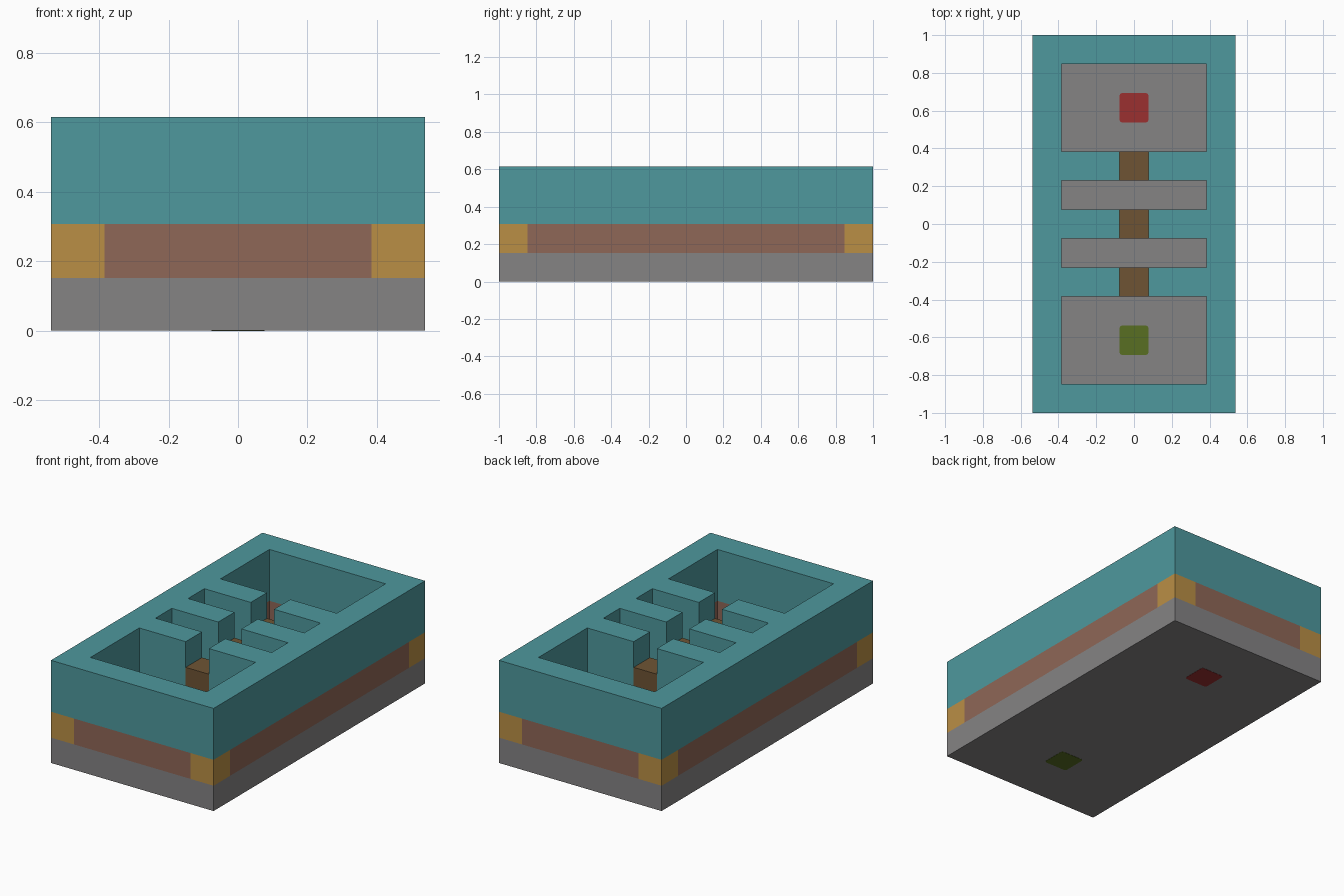
import bpy
import bmesh

U = 2 / 13  # one building block

if "Cube" in bpy.data.objects:
    bpy.data.objects.remove(bpy.data.objects["Cube"], do_unlink=True)


def material(name, red, green, blue):
    def linear(c):
        c /= 255
        return c / 12.92 if c <= 0.04045 else ((c + 0.055) / 1.055) ** 2.4
    mat = bpy.data.materials.new(name)
    mat.use_nodes = True
    colour = (linear(red), linear(green), linear(blue), 1)
    mat.diffuse_color = colour
    bsdf = next(n for n in mat.node_tree.nodes if n.type == "BSDF_PRINCIPLED")
    bsdf.inputs["Base Color"].default_value = colour
    return mat


teal = material("teal", 78, 152, 157)
grey = material("stone grey", 133, 131, 132)
ochre = material("ochre", 186, 143, 69)
clay = material("clay brown", 143, 103, 87)
wood = material("dark wood", 110, 84, 52)
red = material("red", 155, 48, 48)
green = material("moss green", 88, 110, 34)


def finish(bm, name, *mats):
    bmesh.ops.recalc_face_normals(bm, faces=bm.faces)
    mesh = bpy.data.meshes.new(name)
    bm.to_mesh(mesh)
    bm.free()
    for mat in mats:
        mesh.materials.append(mat)
    obj = bpy.data.objects.new(name, mesh)
    bpy.context.collection.objects.link(obj)
    return obj


def box(name, x, y, z, sx, sy, sz, mat):
    bm = bmesh.new()
    bmesh.ops.create_cube(bm, size=1)
    bmesh.ops.scale(bm, vec=(sx * U, sy * U, sz * U), verts=bm.verts)
    bmesh.ops.translate(bm, vec=(x * U, y * U, z * U), verts=bm.verts)
    return finish(bm, name, mat)


# Floor plan lines, in blocks
XS = [-3.5, -2.5, -0.5, 0.5, 2.5, 3.5]
YS = [-6.5, -5.5, -2.5, -1.5, -0.5, 0.5, 1.5, 2.5, 5.5, 6.5]


def is_wall(x, y):
    outer = abs(x) > 2.5 or abs(y) > 5.5
    partition = abs(x) > 0.5 and min(abs(y), abs(abs(y) - 2)) < 0.5
    return outer or partition


def wall_layer(name, bottom, top, mats):
    """Raise the floor plan's wall cells; the second material marks corners."""
    bm = bmesh.new()
    grid = [[bm.verts.new((x * U, y * U, bottom * U)) for y in YS] for x in XS]
    for i in range(len(XS) - 1):
        for j in range(len(YS) - 1):
            if is_wall((XS[i] + XS[i + 1]) / 2, (YS[j] + YS[j + 1]) / 2):
                bm.faces.new((grid[i][j], grid[i + 1][j],
                              grid[i + 1][j + 1], grid[i][j + 1]))
    loose = [v for v in bm.verts if not v.link_faces]
    bmesh.ops.delete(bm, geom=loose, context="VERTS")
    base = list(bm.faces)
    raised = bmesh.ops.extrude_face_region(bm, geom=base, use_keep_orig=True)
    verts = [g for g in raised["geom"] if isinstance(g, bmesh.types.BMVert)]
    bmesh.ops.translate(bm, vec=(0, 0, (top - bottom) * U), verts=verts)
    if len(mats) > 1:
        for face in bm.faces:
            c = face.calc_center_median() / U
            face.material_index = int(abs(c.x) > 2.6 and abs(c.y) > 5.6)
    return finish(bm, name, *mats)


# Floor slab and walls
box("floor_slab", 0, 0, 0.5, 7, 13, 0.985, grey)
wall_layer("lower_wall", 0.99, 2, [clay, ochre])
wall_layer("upper_wall", 2, 4, [teal])

# Doors in the partitions
for place, y in (("front", -2), ("middle", 0), ("back", 2)):
    box(place + "_door", 0, y, 2, 1, 1, 2, wood)

# Marker blocks set through the floor, with trimmed upright edges
for name, y, mat in (("green_marker", -4, green), ("red_marker", 4, red)):
    bm = bmesh.new()
    bmesh.ops.create_cube(bm, size=U)
    upright = [e for e in bm.edges
               if abs(e.verts[0].co.z - e.verts[1].co.z) > U / 2]
    bmesh.ops.bevel(bm, geom=upright, offset=0.08 * U, segments=2,
                    profile=0.5, affect="EDGES")
    bmesh.ops.translate(bm, vec=(0, y * U, U / 2), verts=bm.verts)
    finish(bm, name, mat)
